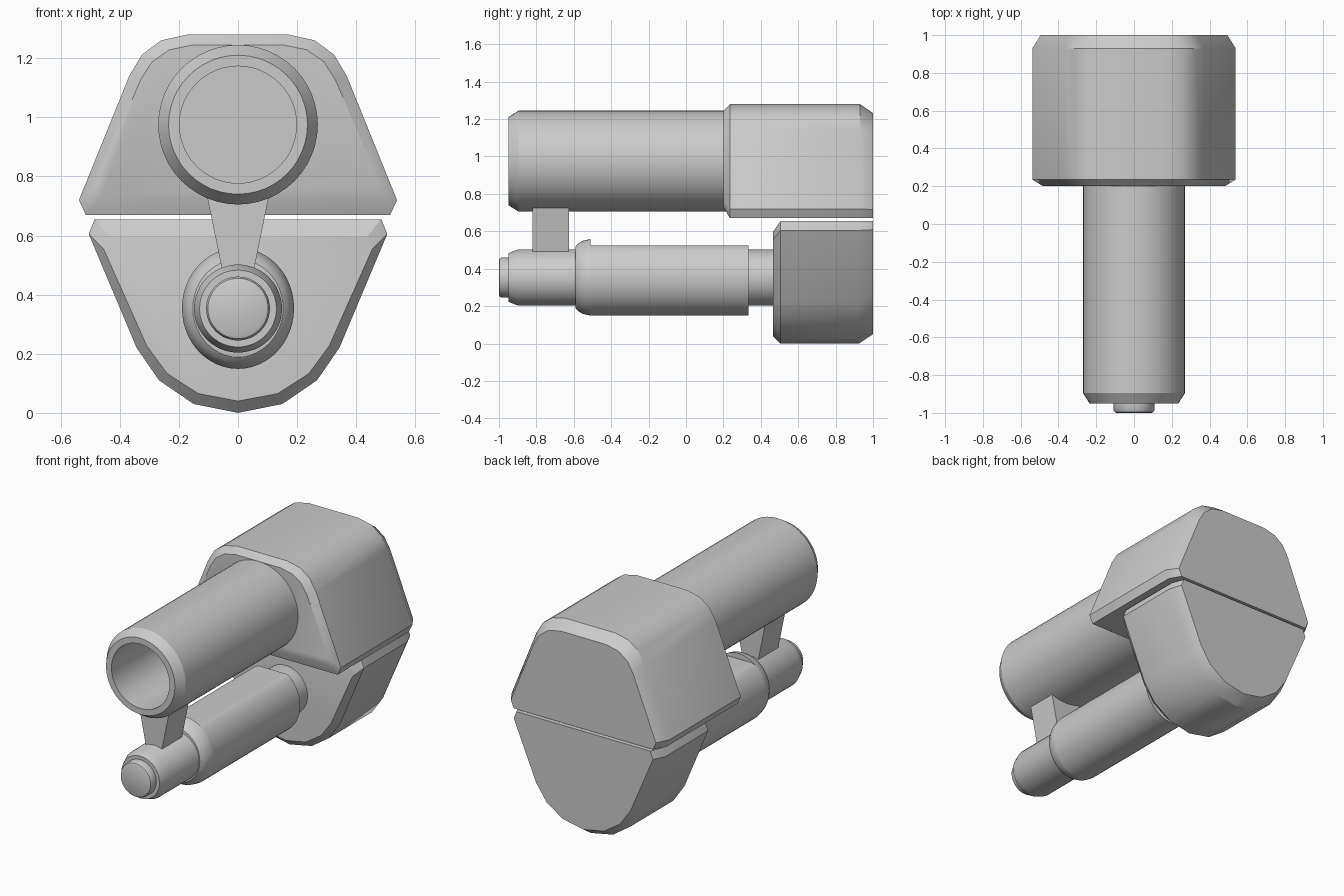
import bpy, bmesh, math

if "Cube" in bpy.data.objects:
    bpy.data.objects.remove(bpy.data.objects["Cube"])


def finish(bm, name, angle=32):
    bmesh.ops.remove_doubles(bm, verts=bm.verts, dist=1e-5)
    bmesh.ops.recalc_face_normals(bm, faces=bm.faces)
    me = bpy.data.meshes.new(name)
    bm.to_mesh(me)
    bm.free()
    ob = bpy.data.objects.new(name, me)
    bpy.context.collection.objects.link(ob)
    bpy.ops.object.select_all(action='DESELECT')
    ob.select_set(True)
    bpy.context.view_layer.objects.active = ob
    bpy.ops.object.shade_smooth_by_angle(angle=math.radians(angle))
    return ob


def loft(name, rings, angle=32, cap=True):
    """Skin a list of equally long point rings, capping both ends."""
    bm = bmesh.new()
    loops = [[bm.verts.new(p) for p in r] for r in rings]
    n = len(loops[0])
    for a, b in zip(loops, loops[1:]):
        for i in range(n):
            j = (i + 1) % n
            bm.faces.new((a[i], a[j], b[j], b[i]))
    if cap:
        bm.faces.new(loops[0])
        bm.faces.new(loops[-1])
    return finish(bm, name, angle)


def housing(name, half, sections):
    """Mirror a half outline and loft it; section = (y, x scale, z low, z high)."""
    outline = half + [(-x, z) for x, z in reversed(half) if x > 0]
    z0 = min(z for _, z in outline)
    z1 = max(z for _, z in outline)
    rings = [[(x * s, y, lo + (z - z0) / (z1 - z0) * (hi - lo)) for x, z in outline]
             for y, s, lo, hi in sections]
    return loft(name, rings)


def turned(name, zc, profile, sx=1.0, top=None, seg=48):
    """Round part along y from (y, radius) pairs; top = (y start, z) flat cut."""
    rings = []
    for y, r in profile:
        ring = []
        for i in range(seg):
            a = 2 * math.pi * i / seg
            z = zc + r * math.sin(a)
            x = sx * r * math.cos(a)
            if top and y >= top[0] and z > top[1]:
                w = sx * math.sqrt(max(r * r - (top[1] - zc) ** 2, 0))
                x, z = max(-w, min(w, x)), top[1]
            ring.append((x, y, z))
        rings.append(ring)
    return loft(name, rings)


# Upper housing, chamfered at the front and around the rear edge
housing("upper_housing",
        [(0.515, 0.67), (0.538, 0.72), (0.368, 1.14), (0.325, 1.212),
         (0.26, 1.26), (0.17, 1.28)],
        [(0.20, 0.895, 0.73, 1.245), (0.235, 1, 0.67, 1.28),
         (0.93, 1, 0.67, 1.28), (1.0, 0.92, 0.67, 1.232)])

# Lower housing
housing("lower_housing",
        [(0.485, 0.655), (0.505, 0.605), (0.343, 0.22), (0.267, 0.11),
         (0.15, 0.03), (0, 0)],
        [(0.465, 0.9, 0.04, 0.597), (0.505, 1, 0, 0.655),
         (0.925, 1, 0, 0.655), (1.0, 0.94, 0.05, 0.655)])

# Large hollow tube
turned("main_tube", 0.975,
       [(0.22, 0.27), (-0.895, 0.27), (-0.95, 0.235), (-0.95, 0.198), (0.19, 0.198)])

# Thin rod with stepped tip
turned("lower_rod", 0.353,
       [(0.48, 0.149), (-0.9, 0.149), (-0.95, 0.13), (-0.95, 0.108),
        (-0.985, 0.108), (-0.996, 0.102), (-1.0, 0.094)])

# Sleeve over the rod, flattened on top behind its rounded shoulder
turned("rod_sleeve", 0.354,
       [(-0.592, 0.149), (-0.59, 0.165), (-0.575, 0.182), (-0.55, 0.196),
        (-0.51, 0.205), (-0.5099, 0.205), (0.335, 0.205)],
       sx=0.925, top=(-0.50995, 0.525))

# Tapered post joining tube and rod
loft("post", [[(-w, -0.82, z), (w, -0.82, z), (w, -0.625, z), (-w, -0.625, z)]
              for z, w in ((0.48, 0.053), (0.74, 0.106))])
